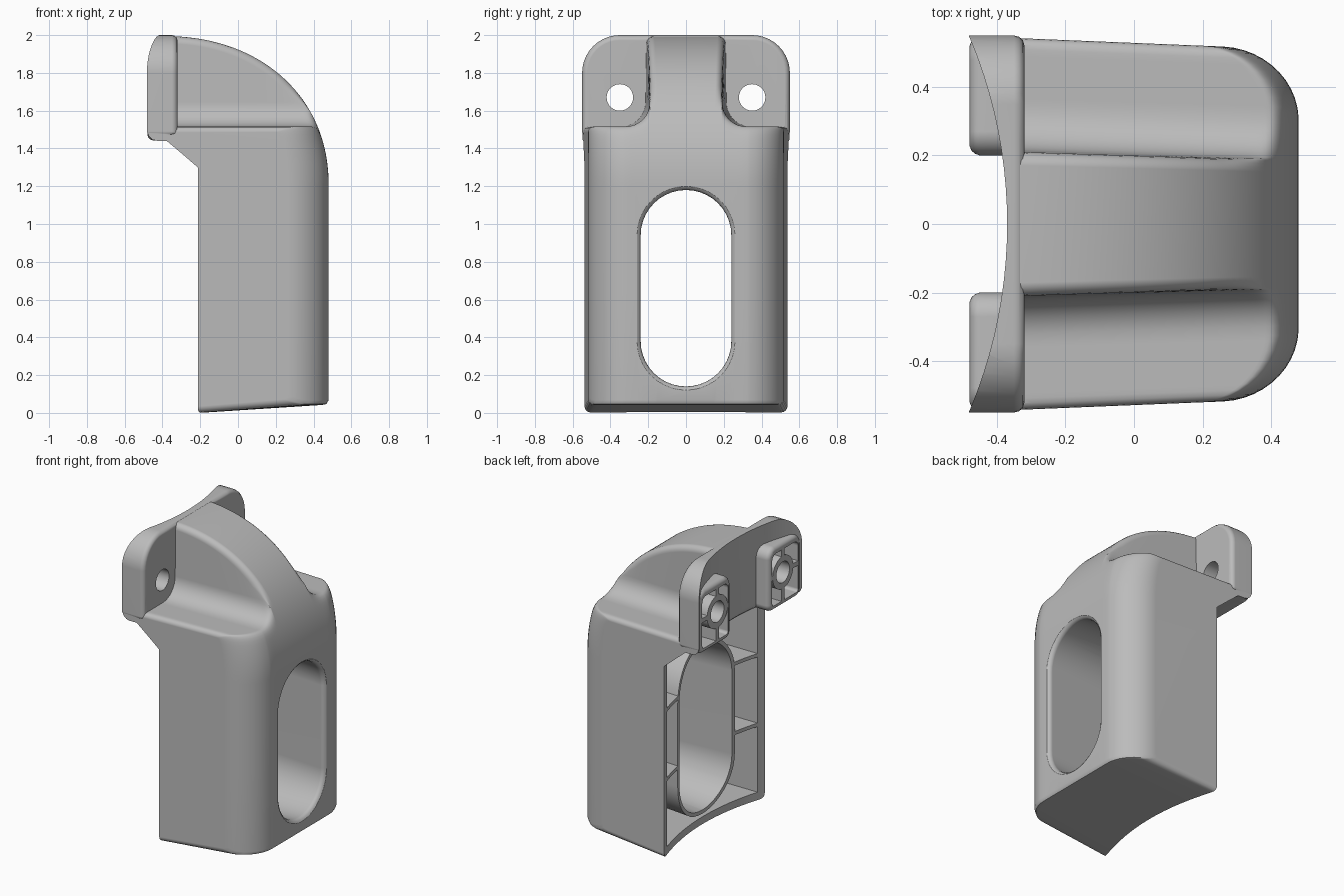
import bpy, bmesh
from math import sin, cos, sqrt, pi, radians

cube = bpy.data.objects.get("Cube")
if cube:
    bpy.data.objects.remove(cube, do_unlink=True)


def loft(name, loops):
    """Closed solid skinned through equal-length loops."""
    bm = bmesh.new()
    rings = [[bm.verts.new(p) for p in loop] for loop in loops]
    n = len(rings[0])
    for a, b in zip(rings, rings[1:]):
        for i in range(n):
            j = (i + 1) % n
            bm.faces.new((a[i], a[j], b[j], b[i]))
    bm.faces.new(rings[0])
    bm.faces.new(rings[-1])
    bmesh.ops.recalc_face_normals(bm, faces=bm.faces)
    mesh = bpy.data.meshes.new(name)
    bm.to_mesh(mesh)
    bm.free()
    obj = bpy.data.objects.new(name, mesh)
    bpy.context.collection.objects.link(obj)
    return obj


def boolean(obj, tool, operation):
    """Apply a boolean and discard the tool."""
    mod = obj.modifiers.new("Boolean", 'BOOLEAN')
    mod.operation = operation
    mod.solver = 'EXACT'
    mod.object = tool
    bpy.context.view_layer.objects.active = obj
    bpy.ops.object.modifier_apply(modifier=mod.name)
    bpy.data.objects.remove(tool, do_unlink=True)


def rounded_rect(u0, u1, v0, v1, r_low, r_high, inset=0, steps=10):
    u0, u1, v0, v1 = u0 + inset, u1 - inset, v0 + inset, v1 - inset
    lo, hi = max(r_low - inset, 0.004), max(r_high - inset, 0.004)
    corners = ((u1 - hi, v1 - hi, hi), (u0 + hi, v1 - hi, hi),
               (u0 + lo, v0 + lo, lo), (u1 - lo, v0 + lo, lo))
    return [(cu + r * cos(a), cv + r * sin(a))
            for k, (cu, cv, r) in enumerate(corners)
            for a in ((k + i / steps) * pi / 2 for i in range(steps + 1))]


def slab_x(name, rect, levels, side=1):
    """Rounded y-z outline lofted along x; levels are (x, inset)."""
    return loft(name, [[(x, side * u, v) for u, v in rounded_rect(*rect, inset=i)]
                       for x, i in levels])


def box(name, x0, x1, y0, y1, z0, z1):
    return loft(name, [[(x, y0, z0), (x, y1, z0), (x, y1, z1), (x, y0, z1)]
                       for x in (x0, x1)])


def rod_x(name, x0, x1, y, z, r):
    ring = [(y + r * cos(i * pi / 24), z + r * sin(i * pi / 24)) for i in range(48)]
    return loft(name, [[(x, u, v) for u, v in ring] for x in (x0, x1)])


# Main body: side profile swept across y with a ridge, fillets and shoulders
SHOULDER, FILLET, EDGE, CORNER, HALF = 1.515, 0.13, 0.03, 0.22, 0.548
power = 2 / 2.15
profile = [(-0.5, -0.019), (0.445, 0.042), (0.468, 0.047), (0.48, 0.068), (0.48, 0.6)]
for i in range(49):
    t = i / 48 * pi / 2
    profile.append((-0.4 + 0.88 * max(cos(t), 0) ** power, 1.2 + 0.795 * sin(t) ** power))
profile.append((-0.5, 1.995))


def smooth_min(a, b, k=0.06):
    d = max(k - abs(a - b), 0) / k
    return min(a, b) - d * d * k / 4


def section(y, height, inset):
    w = abs(y)
    corner = CORNER - sqrt(max(CORNER ** 2 - max(w - HALF + CORNER, 0) ** 2, 0))
    edge = EDGE - sqrt(max(EDGE ** 2 - max(w - HALF + EDGE, 0) ** 2, 0))
    taper = 0.15 - 0.075 * min(max((w - 0.22) / 0.13, 0), 1)
    points = []
    for x, z in profile:
        k = min(max((z - 1.62) / 0.12, 0), 1) * inset
        px = x - k * (x + 0.4) / 0.88 if x > -0.4 else x
        pz = z - k * max(z - 1.2, 0) / 0.8
        pz = smooth_min(pz, height - edge)
        if z < 0.1:
            pz += edge
        px -= corner * (px + 0.5) / 0.98
        points.append((px, y * (1 - taper * (px + 0.48)), pz))
    return points


half = []
for deg in (0, 22, 45, 67, 90):
    a = radians(deg)
    half.append((0.175 + 0.04 * sin(a), 3, 0.04 * (1 - cos(a))))
for i in range(9):
    a = i / 8 * pi / 2
    half.append((0.219 + FILLET * (1 - cos(a)), SHOULDER + FILLET * (1 - sin(a)), 0))
for deg in range(10, 91, 8):
    half.append((HALF - CORNER + CORNER * sin(radians(deg)), SHOULDER, 0))
slices = [(-y, h, e) for y, h, e in reversed(half)] + half
body = loft("bracket_body", [section(*s) for s in slices])

# Mounting ear plate
ear = slab_x("ear_plate", (-0.55, 0.55, 1.47, 2.0, 0.02, 0.2),
             [(-0.52, 0), (-0.35, 0), (-0.335, 0.004), (-0.324, 0.014), (-0.32, 0.028)])
boolean(body, ear, 'UNION')

# Concave back that seats against a round post
post = [(1.652, -0.1), (1.652, 1.3), (1.5, 1.44), (1.455, 1.44), (1.432, 1.446),
        (1.414, 1.464), (1.405, 1.49), (1.405, 2.2)]
cutter = loft("post_cutter", [[(-1.775 + r * cos(i * pi / 80), r * sin(i * pi / 80), z)
                               for i in range(160)] for r, z in post])
boolean(body, cutter, 'DIFFERENCE')

# Hollow interior, leaving the flared slot wall and horizontal ribs
plan = rounded_rect(-0.485, 0.485, -0.6, 0.435, 0.02, 0.18)
cavity = loft("cavity_cutter", [[(v, u, z) for u, v in plan] for z in (0.055, 1.38)])
slot = (-0.24, 0.24, 0.14, 1.18, 0.24, 0.24)
boolean(cavity, slab_x("slot_wall", slot, [(-0.7, -0.07), (-0.14, -0.065), (0.6, -0.025)]),
        'DIFFERENCE')
for z in (0.51, 0.98):
    boolean(cavity, box("rib", -0.8, 0.6, -0.7, 0.7, z - 0.012, z + 0.012), 'DIFFERENCE')
boolean(body, cavity, 'DIFFERENCE')

# Long slot with a rounded front rim
rim = [(0.45 + 0.03 * sin(radians(d)), -0.025 * (1 - cos(radians(d)))) for d in (0, 25, 50, 75)]
boolean(body, slab_x("slot_cutter", slot, [(-0.7, -0.045), (-0.14, -0.04)] + rim
                     + [(0.5, -0.035)]), 'DIFFERENCE')

# Screw bosses with ribbed pockets and through holes
HOLE_Y, HOLE_Z = 0.35, 1.67
for side in (1, -1):
    boss = slab_x("screw_boss", (0.2, 0.547, 1.442, 1.87, 0.05, 0.07),
                  [(-0.48, 0.028), (-0.474, 0.014), (-0.464, 0.005), (-0.45, 0), (-0.36, 0)],
                  side)
    boolean(body, boss, 'UNION')
    pocket = slab_x("pocket_cutter", (0.235, 0.512, 1.478, 1.825, 0.02, 0.04),
                    [(-0.55, 0), (-0.355, 0)], side)
    y = side * HOLE_Y
    boolean(pocket, rod_x("boss_ring", -0.6, -0.3, y, HOLE_Z, 0.11), 'DIFFERENCE')
    boolean(pocket, box("web", -0.6, -0.3, y - 0.015, y + 0.015, 1.3, 2), 'DIFFERENCE')
    boolean(pocket, box("web", -0.6, -0.3, y - 0.3, y + 0.3,
                        HOLE_Z - 0.015, HOLE_Z + 0.015), 'DIFFERENCE')
    boolean(body, pocket, 'DIFFERENCE')
    boolean(body, rod_x("hole_cutter", -0.7, -0.2, y, HOLE_Z, 0.07), 'DIFFERENCE')

# Single grey plastic
grey = bpy.data.materials.new("grey_plastic")
grey.use_nodes = True
colour = (0.5, 0.5, 0.5, 1)
grey.diffuse_color = colour
grey.node_tree.nodes["Principled BSDF"].inputs["Base Color"].default_value = colour
body.data.materials.clear()
body.data.materials.append(grey)
for poly in body.data.polygons:
    poly.material_index = 0

# Smooth shading with crisp edges and flat large faces
bpy.ops.object.select_all(action='DESELECT')
body.select_set(True)
bpy.context.view_layer.objects.active = body
bpy.ops.object.shade_smooth_by_angle(angle=radians(32))
weighted = body.modifiers.new("Weighted normals", 'WEIGHTED_NORMAL')
weighted.keep_sharp = True
